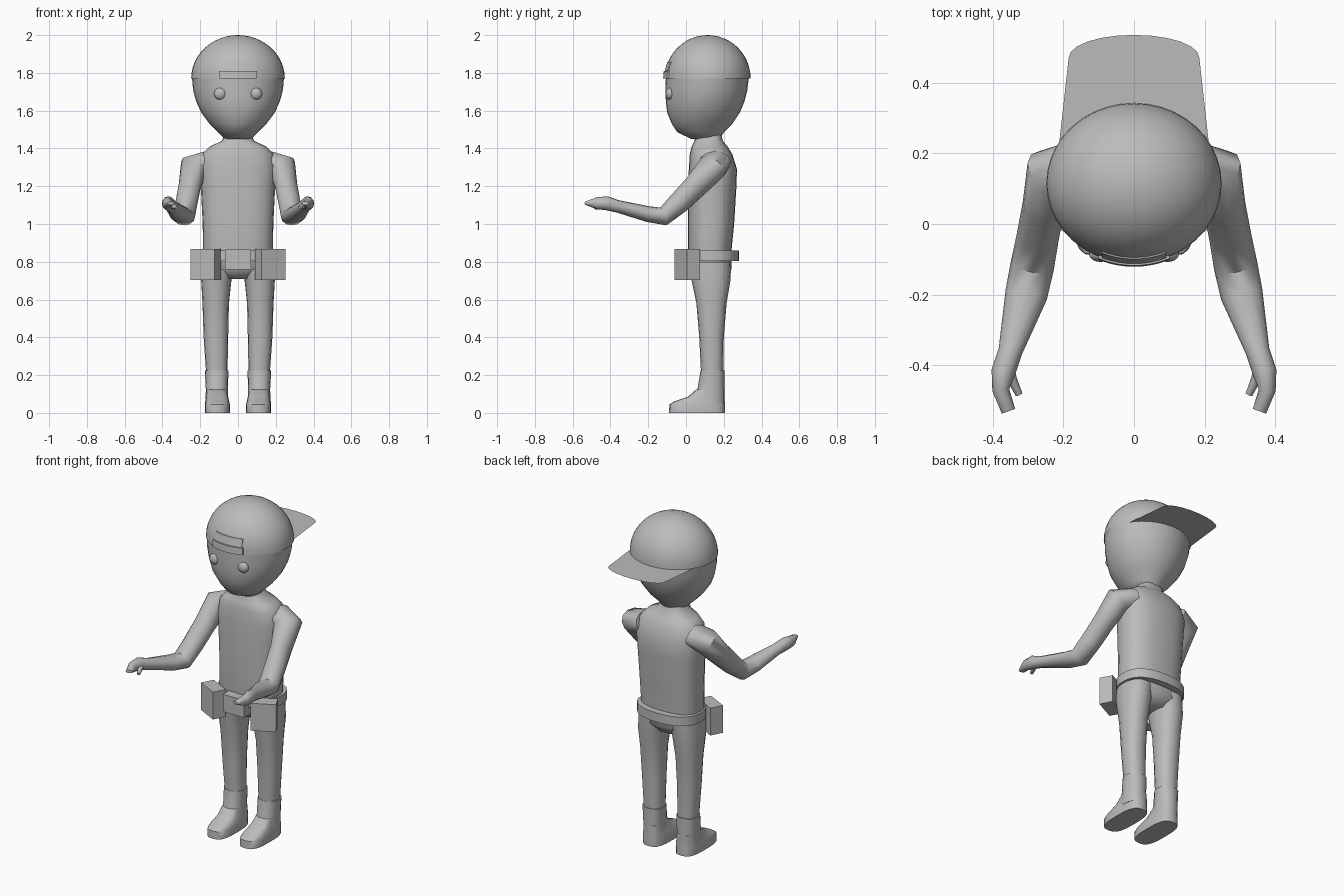
import bpy, bmesh, math
from mathutils import Vector, Matrix

cube = bpy.data.objects.get("Cube")
if cube:
    bpy.data.objects.remove(cube)

grey = bpy.data.materials.new("plain grey")
grey.use_nodes = True
GREY = (0.5, 0.5, 0.5, 1)
grey.diffuse_color = GREY
grey.node_tree.nodes["Principled BSDF"].inputs["Base Color"].default_value = GREY

UP = Vector((0, 0, 1))


def finish(name, bm, smooth=40, mirror=False):
    """Turn a bmesh into a finished object."""
    bmesh.ops.recalc_face_normals(bm, faces=bm.faces)
    mesh = bpy.data.meshes.new(name)
    bm.to_mesh(mesh)
    bm.free()
    obj = bpy.data.objects.new(name, mesh)
    bpy.context.collection.objects.link(obj)
    mesh.materials.append(grey)
    if mirror:
        obj.modifiers.new("Mirror", "MIRROR").use_clip = False
    if smooth:
        bpy.ops.object.select_all(action="DESELECT")
        obj.select_set(True)
        bpy.context.view_layer.objects.active = obj
        bpy.ops.object.shade_smooth_by_angle(angle=math.radians(smooth))
    return obj


def skin(bm, rings, caps=True):
    """Bridge matching rings of points, closing both ends."""
    loops = [[bm.verts.new(p) for p in ring] for ring in rings]
    n = len(loops[0])
    for a, b in zip(loops, loops[1:]):
        for i in range(n):
            j = (i + 1) % n
            bm.faces.new((a[i], a[j], b[j], b[i]))
    if caps:
        bm.faces.new(loops[0])
        bm.faces.new(loops[-1])


def oval(centre, u, v, n, power=2.0):
    """Rounded ring around a centre, spanned by two half axes."""
    pts = []
    for i in range(n):
        a = math.tau * i / n
        c, s = math.cos(a), math.sin(a)
        c = math.copysign(abs(c) ** (2 / power), c)
        s = math.copysign(abs(s) ** (2 / power), s)
        pts.append(Vector(centre) + u * c + v * s)
    return pts


def stack(bm, sections, n, power=2.0):
    """Upright loft: each section is x, front y, back y, z, half width."""
    skin(bm, [oval((x, (f + b) / 2, z), Vector((w, 0, 0)),
                   Vector((0, (b - f) / 2, 0)), n, power)
              for x, f, b, z, w in sections])


def limb(bm, stations, n):
    """Loft along a path: each station is a point, half width, half height."""
    pts = [Vector(s[0]) for s in stations]
    rings = []
    for i, (p, w, h) in enumerate(stations):
        t = pts[min(i + 1, len(pts) - 1)] - pts[max(i - 1, 0)]
        side = t.cross(UP).normalized()
        rings.append(oval(p, side * w, side.cross(t).normalized() * h, n))
    skin(bm, rings)


def box(name, centre, size, turn=0, mirror=False):
    bm = bmesh.new()
    m = (Matrix.Translation(centre) @ Matrix.Rotation(turn, 4, "Z")
         @ Matrix.Diagonal((*size, 1)))
    bmesh.ops.create_cube(bm, size=1, matrix=m)
    return finish(name, bm, 0, mirror)


# Torso with pelvis and neck
bm = bmesh.new()
stack(bm, [(0, .06, .20, .71, .07), (0, .02, .24, .76, .17),
           (0, .01, .24, .85, .185), (0, .01, .255, 1, .187),
           (0, .01, .267, 1.2, .197), (0, .015, .27, 1.29, .203),
           (0, .02, .245, 1.37, .19), (0, .03, .22, 1.41, .15),
           (0, .045, .195, 1.44, .085), (0, .05, .185, 1.48, .07)], 24, 2.5)
finish("torso", bm, 60)

# Head tapering to the chin
bm = bmesh.new()
stack(bm, [(0, .03, .18, 1.45, .07), (0, -.045, .2, 1.485, .105),
           (0, -.075, .245, 1.53, .15), (0, -.1, .285, 1.59, .195),
           (0, -.107, .31, 1.65, .222), (0, -.108, .325, 1.71, .238),
           (0, -.107, .333, 1.78, .244)], 32)
finish("head", bm, 60)

# Cap crown: upper half of a squashed sphere
CAP = Vector((0, .115, 1.77))
RADII = Vector((.248, .227, .23))
bm = bmesh.new()
bmesh.ops.create_uvsphere(bm, u_segments=40, v_segments=24, radius=1)
bmesh.ops.bisect_plane(bm, geom=bm.verts[:] + bm.edges[:] + bm.faces[:],
                       plane_co=(0, 0, 0), plane_no=(0, 0, -1), clear_outer=True)
for v in bm.verts:
    v.co = CAP + v.co * RADII
finish("cap_crown", bm)


def cap_patch(name, half_width, low, high, lift):
    """Curved plate that follows the front of the cap crown."""
    bm = bmesh.new()
    cols = []
    for i in range(9):
        x = half_width * (i / 4 - 1)
        col = []
        for z in (low, high):
            k = 1 - (x / RADII.x) ** 2 - ((z - CAP.z) / RADII.z) ** 2
            y = CAP.y - RADII.y * math.sqrt(k)
            col += [(x, y - lift, z), (x, y + .01, z)]
        cols.append([col[0], col[1], col[3], col[2]])
    skin(bm, cols)
    finish(name, bm, 30)


cap_patch("cap_opening", .09, 1.812, 1.857, .004)
cap_patch("cap_strap", .1, 1.77, 1.81, .009)

# Flat brim pointing backwards
bm = bmesh.new()
edge = [(-.215, .2), (-.185, .47)]
edge += [(.185 * math.sin(a), .47 + .065 * (math.cos(a * .9) - .156) / .844)
         for a in [math.pi / 2 * (i / 6 - 1) for i in range(1, 12)]]
edge += [(.185, .47), (.215, .2)]
bm.faces.new([bm.verts.new((x, y, CAP.z)) for x, y in edge])
finish("cap_brim", bm, 0)

# Eyes
bm = bmesh.new()
bmesh.ops.create_uvsphere(bm, u_segments=20, v_segments=12, radius=.032)
for v in bm.verts:
    v.co = v.co * Vector((1, .7, 1)) + Vector((.095, -.085, 1.69))
finish("eyes", bm, 60, True)

# Arms reaching forward, with hands
bm = bmesh.new()
limb(bm, [((.15, .155, 1.33), .085, .06), ((.235, .14, 1.3), .08, .075),
          ((.256, .05, 1.2), .06, .065), ((.273, -.04, 1.11), .06, .058),
          ((.288, -.12, 1.04), .062, .05), ((.305, -.2, 1.052), .06, .042),
          ((.35, -.36, 1.093), .034, .033), ((.37, -.42, 1.11), .034, .037),
          ((.377, -.47, 1.11), .024, .032), ((.355, -.53, 1.11), .02, .01)], 12)
finish("arms", bm, 50, True)
bm = bmesh.new()
limb(bm, [((.36, -.39, 1.11), .018, .02), ((.345, -.44, 1.095), .014, .017),
          ((.325, -.483, 1.085), .01, .008)], 8)
finish("thumbs", bm, 50, True)

# Legs
bm = bmesh.new()
stack(bm, [(.112, .08, .197, .2, .056), (.117, .07, .2, .4, .065),
           (.118, .055, .215, .58, .07), (.115, .03, .235, .7, .08),
           (.105, .02, .24, .8, .085)], 16, 2.3)
finish("legs", bm, 60, True)

# Boots: ankle shaft and flat-soled foot
bm = bmesh.new()
stack(bm, [(.112, .04, .204, .05, .062), (.112, .06, .204, .12, .058),
           (.113, .077, .203, .225, .063)], 16, 2.3)
finish("boot_shafts", bm, 50, True)
bm = bmesh.new()
stack(bm, [(.109, -.09, .206, 0, .066), (.109, -.088, .206, .045, .066),
           (.109, -.06, .205, .062, .062), (.11, .01, .204, .085, .058),
           (.112, .055, .203, .125, .052)], 20, 3)
finish("boot_feet", bm, 50, True)

# Belt band
bm = bmesh.new()
stack(bm, [(0, -.005, .28, z, .197) for z in (.805, .86)], 28, 2.4)
finish("belt", bm, 40)

# Belt pouches and buckle
box("belt_pouches", (.17, .0075, .785), (.141, .078, .165),
    math.atan2(.065, .125), True)
box("belt_buckle", (0, -.01, .812), (.14, .07, .105))
